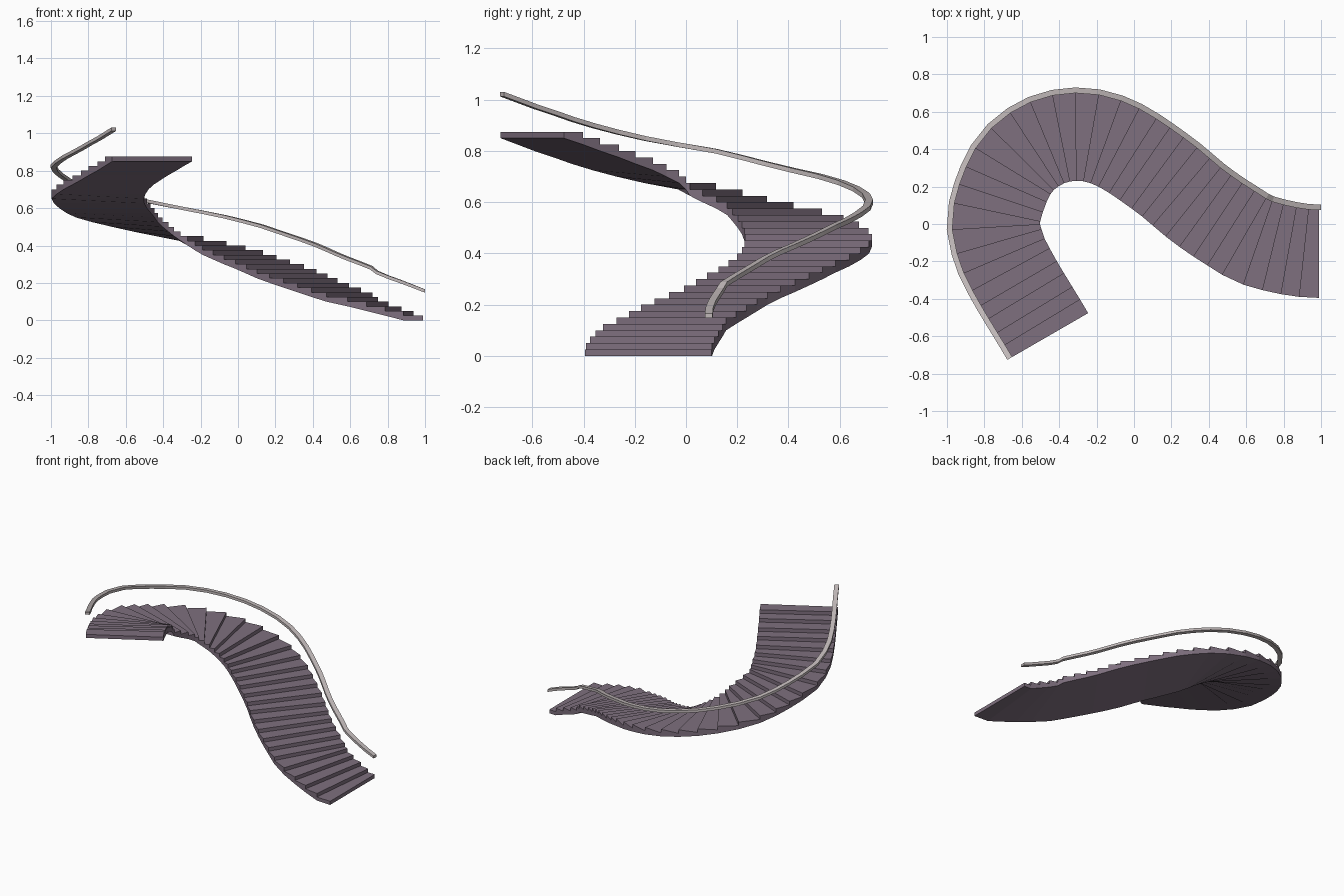
import bpy, bmesh
from mathutils import Vector

if "Cube" in bpy.data.objects:
    bpy.data.objects.remove(bpy.data.objects["Cube"])

STEPS, RISE, HALF = 35, 0.025, 0.247

def material(name, rgb):
    m = bpy.data.materials.new(name)
    m.diffuse_color = (*rgb, 1)
    m.use_nodes = True
    m.node_tree.nodes["Principled BSDF"].inputs["Base Color"].default_value = m.diffuse_color
    return m

stone = material("mauve stone", (0.21, 0.16, 0.21))
metal = material("pale grey rail", (0.54, 0.49, 0.49))

# Centre line of the curved flight, seen from above
pts = [Vector(p) for p in [
    (0.99, -0.148), (0.688, -0.098), (0.525, -0.013), (0.347, 0.108), (0.156, 0.265),
    (-0.092, 0.427), (-0.295, 0.478), (-0.49, 0.436), (-0.65, 0.30), (-0.746, 0.05),
    (-0.725, -0.12), (-0.645, -0.29), (-0.459, -0.60)]]
ctrl = [pts[1] + Vector((0.61, 0.01))] + pts + [pts[-2] + Vector((0.34, -0.585))]

def catmull(a, b, c, d, t):
    return 0.5 * (2*b + (c - a)*t + (2*a - 5*b + 4*c - d)*t*t + (3*b - a - 3*c + d)*t**3)

dense = [catmull(*ctrl[i:i + 4], k / 40) for i in range(len(pts) - 1) for k in range(40)]
dense.append(pts[-1])
length = [0.0]
for a, b in zip(dense, dense[1:]):
    length.append(length[-1] + (b - a).length)

def station(f):
    """Point and outward normal at fraction f of the path length."""
    target = f * length[-1]
    i = min(range(len(length)), key=lambda k: abs(length[k] - target))
    lo, hi = max(i - 12, 0), min(i + 12, len(dense) - 1)
    t = (dense[hi] - dense[lo]).normalized()
    if i == 0:
        t = Vector((-1, 0.0))
    if i == len(dense) - 1:
        t = Vector((0.5, -0.866))
    return dense[i], Vector((t.y, -t.x))

stations = [station(k / STEPS) for k in range(STEPS + 1)]

def at(k, side, z):
    p, n = stations[k]
    q = p + n * side
    return (q.x, q.y, z)

def finish(bm, name, mat):
    bmesh.ops.remove_doubles(bm, verts=bm.verts, dist=1e-5)
    bmesh.ops.recalc_face_normals(bm, faces=bm.faces)
    me = bpy.data.meshes.new(name)
    bm.to_mesh(me)
    bm.free()
    me.materials.append(mat)
    ob = bpy.data.objects.new(name, me)
    bpy.context.collection.objects.link(ob)

# Staircase: level treads, upright risers, sloping underside
bm = bmesh.new()

def face(*co):
    bm.faces.new([bm.verts.new(c) for c in co])

for i in range(STEPS):
    j, top, low = i + 1, (i + 1) * RISE, i * RISE
    under = max(0, (i - 1) * RISE)
    face(at(i, -HALF, top), at(i, HALF, top), at(j, HALF, top), at(j, -HALF, top))
    face(at(i, -HALF, low), at(i, HALF, low), at(i, HALF, top), at(i, -HALF, top))
    face(at(i, -HALF, under), at(i, HALF, under), at(j, HALF, low), at(j, -HALF, low))
    for s in (-HALF, HALF):
        ring = [at(i, s, under), at(i, s, low), at(i, s, top), at(j, s, top), at(j, s, low)]
        face(*(ring if i > 1 else [c for n, c in enumerate(ring) if c not in ring[:n]]))
last = STEPS * RISE
face(at(STEPS, -HALF, last - RISE), at(STEPS, HALF, last - RISE),
     at(STEPS, HALF, last), at(STEPS, -HALF, last))
finish(bm, "staircase", stone)

# Handrail: rectangular bar floating above the outer edge
bm = bmesh.new()
rings = []
for k in range(STEPS + 1):
    z = 0.157 + (1.022 - 0.157) * k / STEPS
    section = [(0.222, -0.009), (0.252, -0.009), (0.252, 0.009), (0.222, 0.009)]
    rings.append([bm.verts.new(at(k, s, z + h)) for s, h in section])
for v in rings[0]:
    v.co.x += 0.009
for a, b in zip(rings, rings[1:]):
    for n in range(4):
        m = (n + 1) % 4
        bm.faces.new((a[n], a[m], b[m], b[n]))
bm.faces.new(rings[0])
bm.faces.new(rings[-1])
finish(bm, "handrail", metal)
